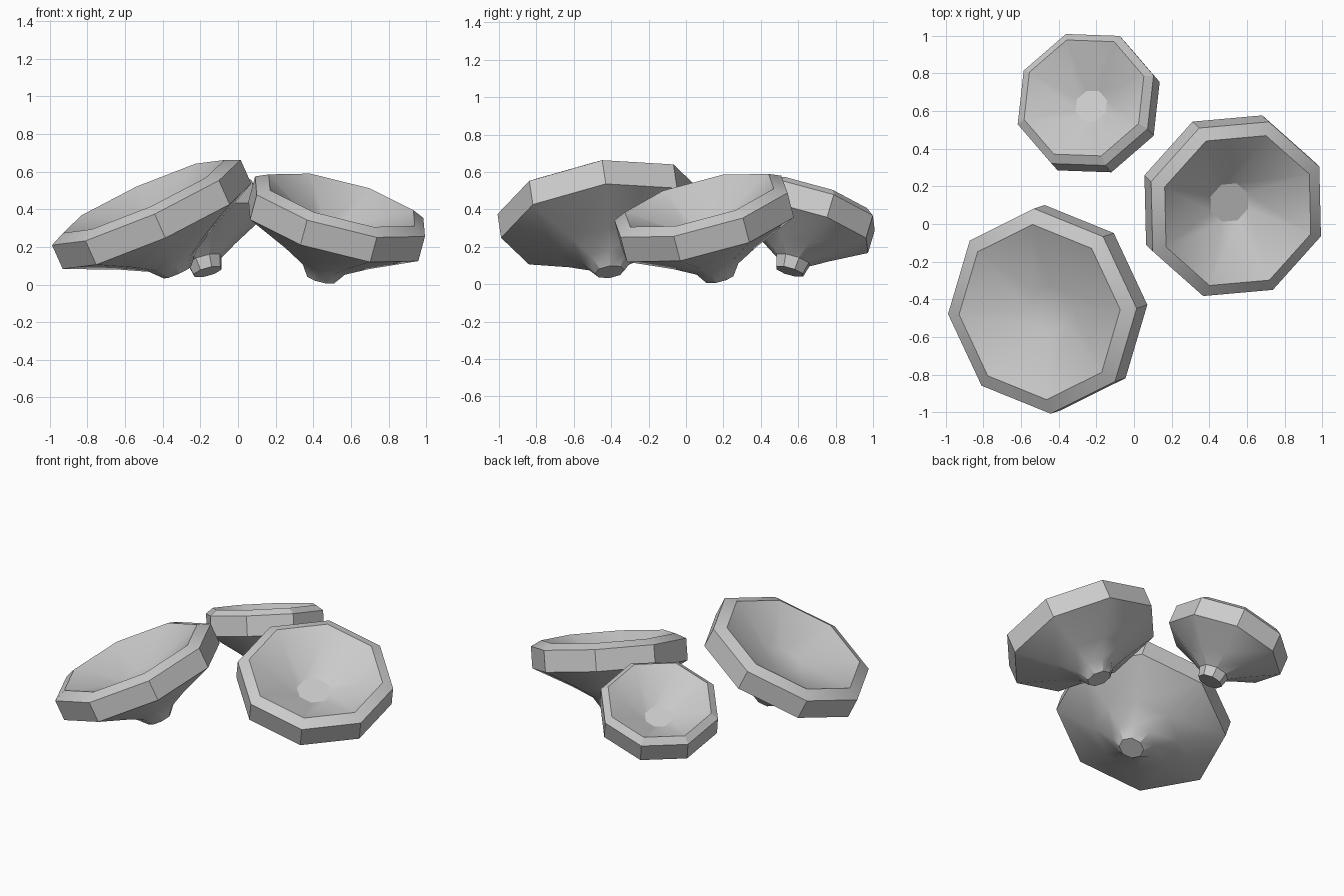
import bpy, bmesh, math
from mathutils import Vector

if "Cube" in bpy.data.objects:
    bpy.data.objects.remove(bpy.data.objects["Cube"])

SIDES = 8


def cup(name, center, normal, toward, profile):
    """Octagonal cup lofted along a tilted axis; profile = (radius, height along axis)."""
    c, n = Vector(center), Vector(normal).normalized()
    # first corner direction, lifted onto the rim plane
    u = Vector((toward[0], toward[1], -(n.x * toward[0] + n.y * toward[1]) / n.z)).normalized()
    v = n.cross(u)
    bm = bmesh.new()
    rings = []
    for r, h in profile:
        ring = []
        for i in range(SIDES):
            a = 2 * math.pi * i / SIDES
            ring.append(bm.verts.new(c + n * h + (u * math.cos(a) + v * math.sin(a)) * r))
        rings.append(ring)
    for lo, hi in zip(rings, rings[1:]):
        for i in range(SIDES):
            j = (i + 1) % SIDES
            bm.faces.new((lo[i], lo[j], hi[j], hi[i]))
    bm.faces.new(list(reversed(rings[0])))   # foot
    bm.faces.new(rings[-1])                  # inner floor
    bmesh.ops.recalc_face_normals(bm, faces=bm.faces)
    me = bpy.data.meshes.new(name)
    bm.to_mesh(me)
    bm.free()
    ob = bpy.data.objects.new(name, me)
    bpy.context.collection.objects.link(ob)
    bpy.ops.object.select_all(action='DESELECT')
    ob.select_set(True)
    bpy.context.view_layer.objects.active = ob
    bpy.ops.object.shade_smooth_by_angle(angle=math.radians(25))
    return ob


def profile(r, inner, floor_r, floor_h, foot_h, wall):
    # foot, flared underside, upright wall, bevelled rim, hollow floor
    return [(0.08, -foot_h), (0.25 * r, -foot_h + 0.065), (0.5 * r, -wall - 0.48 * (foot_h - wall)),
            (r, -wall), (r, 0), (inner, 0.035), (floor_r, floor_h)]


# large cup, front left
cup("large_cup", (-0.487, -0.463, 0.436), (-0.448, -0.15, 1), (1, 0.03),
    profile(0.55, 0.47, 0.13, -0.10, 0.41, 0.14))
# medium cup, right
cup("medium_cup", (0.542, 0.08, 0.415), (0.27, -0.26, 1), (0.448, -0.144),
    profile(0.50, 0.43, 0.11, -0.14, 0.41, 0.14))
# small cup, back left
cup("small_cup", (-0.257, 0.66, 0.42), (-0.27, 0.30, 1), (0.363, 0.131),
    profile(0.388, 0.342, 0.09, -0.12, 0.38, 0.13))
